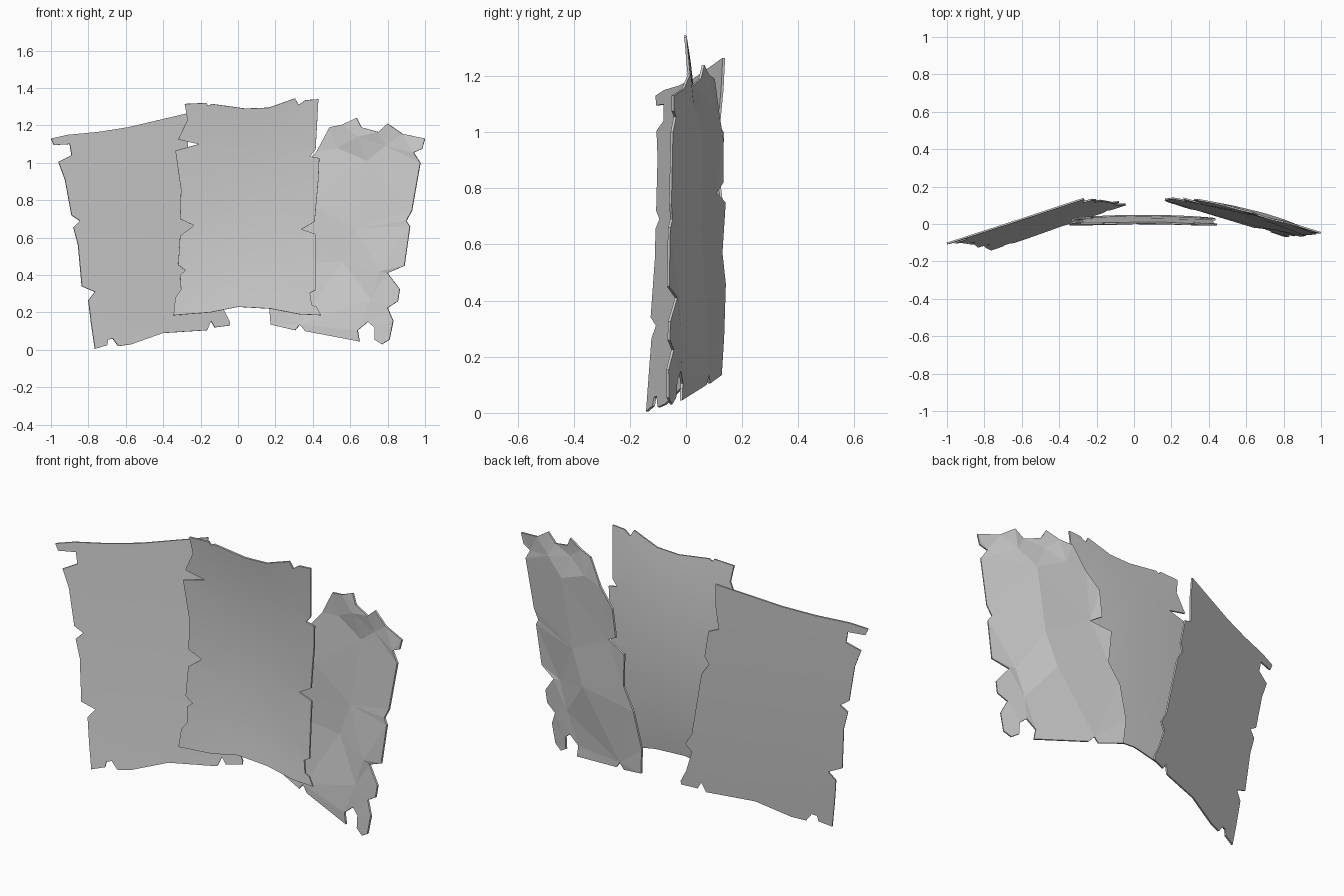
import bpy, bmesh, random
from mathutils import Vector
from mathutils.geometry import delaunay_2d_cdt

random.seed(4)
THICK = 0.009


def sheet(name, outline, inner, depth, smooth):
    """Torn sheet: outline and inner points in (x, z), depth(x, z, i) gives y."""
    n = len(outline)
    pts = [Vector(p) for p in outline + inner]
    verts, _, faces, orig, _, _ = delaunay_2d_cdt(pts, [], [list(range(n))], 1, 1e-5)
    bm = bmesh.new()
    bv = []
    for v, o in zip(verts, orig):
        i = o[0] if o else 0
        bv.append(bm.verts.new((v.x, depth(v.x, v.y, i), v.y)))
    for f in faces:
        bm.faces.new([bv[i] for i in f])
    bmesh.ops.delete(bm, geom=[v for v in bm.verts if not v.link_faces], context='VERTS')
    bmesh.ops.recalc_face_normals(bm, faces=bm.faces)
    me = bpy.data.meshes.new(name)
    bm.to_mesh(me)
    bm.free()
    ob = bpy.data.objects.new(name, me)
    bpy.context.collection.objects.link(ob)
    mod = ob.modifiers.new("thickness", 'SOLIDIFY')
    mod.thickness = THICK
    mod.offset = 0
    bpy.context.view_layer.objects.active = ob
    ob.select_set(True)
    bpy.ops.object.modifier_apply(modifier=mod.name)
    if smooth:
        bpy.ops.object.shade_smooth_by_angle(angle=0.5)
    ob.select_set(False)
    return ob


def grid(xs, zs):
    return [(x, z) for x in xs for z in zs]


# Left sheet: nearly flat, angled back towards the middle
left = [(-1, 1.13), (-.985, 1.095), (-.90, 1.10), (-.89, 1.04), (-.96, 1.005),
        (-.925, .91), (-.89, .72), (-.845, .69), (-.88, .655), (-.855, .56),
        (-.835, .34), (-.765, .31), (-.80, .265), (-.785, .14), (-.765, .005),
        (-.70, .025), (-.695, .055), (-.67, .06), (-.64, .02), (-.57, .03),
        (-.40, .09), (-.165, .105), (-.145, .155), (-.125, .12), (-.045, .13),
        (-.045, .15), (-.075, .21), (-.11, .32), (-.08, .36), (-.115, .42),
        (-.15, .6), (-.18, .76), (-.22, .82), (-.20, .86), (-.225, 1.0),
        (-.275, 1.02), (-.265, 1.15), (-.27, 1.265), (-.59, 1.19), (-.75, 1.165), (-.91, 1.15)]
sheet("left_sheet", left, grid((-.7, -.5, -.3), (.25, .5, .75, 1)),
      lambda x, z, i: .103 + .316 * x + .092 * z + .01 * (1 - ((z - .65) / .65) ** 2), True)

# Centre sheet: in front, gently bowed back at mid height
centre = [(-.285, 1.315), (-.17, 1.32), (-.16, 1.305), (-.14, 1.315), (.04, 1.29),
          (.165, 1.295), (.305, 1.345), (.325, 1.31), (.36, 1.335), (.43, 1.34),
          (.415, 1.07), (.385, 1.035), (.435, 1.025), (.43, .91), (.41, .685),
          (.34, .645), (.415, .62), (.415, .32), (.385, .305), (.395, .24),
          (.42, .23), (.445, .185), (.33, .19), (.175, .22), (0, .23),
          (-.15, .20), (-.345, .185), (-.335, .28), (-.305, .32), (-.31, .40),
          (-.28, .425), (-.32, .455), (-.31, .61), (-.235, .665), (-.31, .70),
          (-.305, .86), (-.335, 1.065), (-.21, 1.10), (-.32, 1.125), (-.27, 1.23)]
sheet("centre_sheet", centre, grid((-.2, -.08, .05, .17, .3), (.28, .4, .6, .8, 1, 1.15, 1.25)),
      lambda x, z, i: -.003 + .048 * (1 - ((z - .77) / .58) ** 2) * (1 - 2.2 * (x - .05) ** 2), True)

# Right sheet: crumpled, faceted, ridged towards the back
right = [(.49, 1.19), (.56, 1.205), (.635, 1.24), (.66, 1.19), (.75, 1.165),
         (.80, 1.21), (.88, 1.155), (1, 1.13), (.985, 1.075), (.94, 1.055),
         (.975, 1.0), (.93, .745), (.90, .69), (.92, .66), (.89, .45),
         (.80, .41), (.865, .325), (.855, .26), (.80, .225), (.83, .155),
         (.81, .055), (.77, .03), (.73, .055), (.73, .12), (.695, .15),
         (.64, .105), (.65, .045), (.36, .10), (.33, .135), (.305, .105),
         (.175, .135), (.165, .27), (.21, .46), (.275, .57), (.265, .75),
         (.38, .785), (.32, .82), (.34, .97), (.42, 1.06)]
folds = {(.69, 1.01): .024, (.63, .65): .024, (.56, .47): .028, (.71, .27): .002,
         (.79, 1.09): .016, (.53, 1.08): .012, (.76, .42): -.003, (.64, 1.14): -.003}
bulge = [random.uniform(-.004, .004) for _ in right] + list(folds.values())
sheet("right_sheet", right, list(folds),
      lambda x, z, i: .165 - .287 * x + .064 * z + bulge[i], False)
